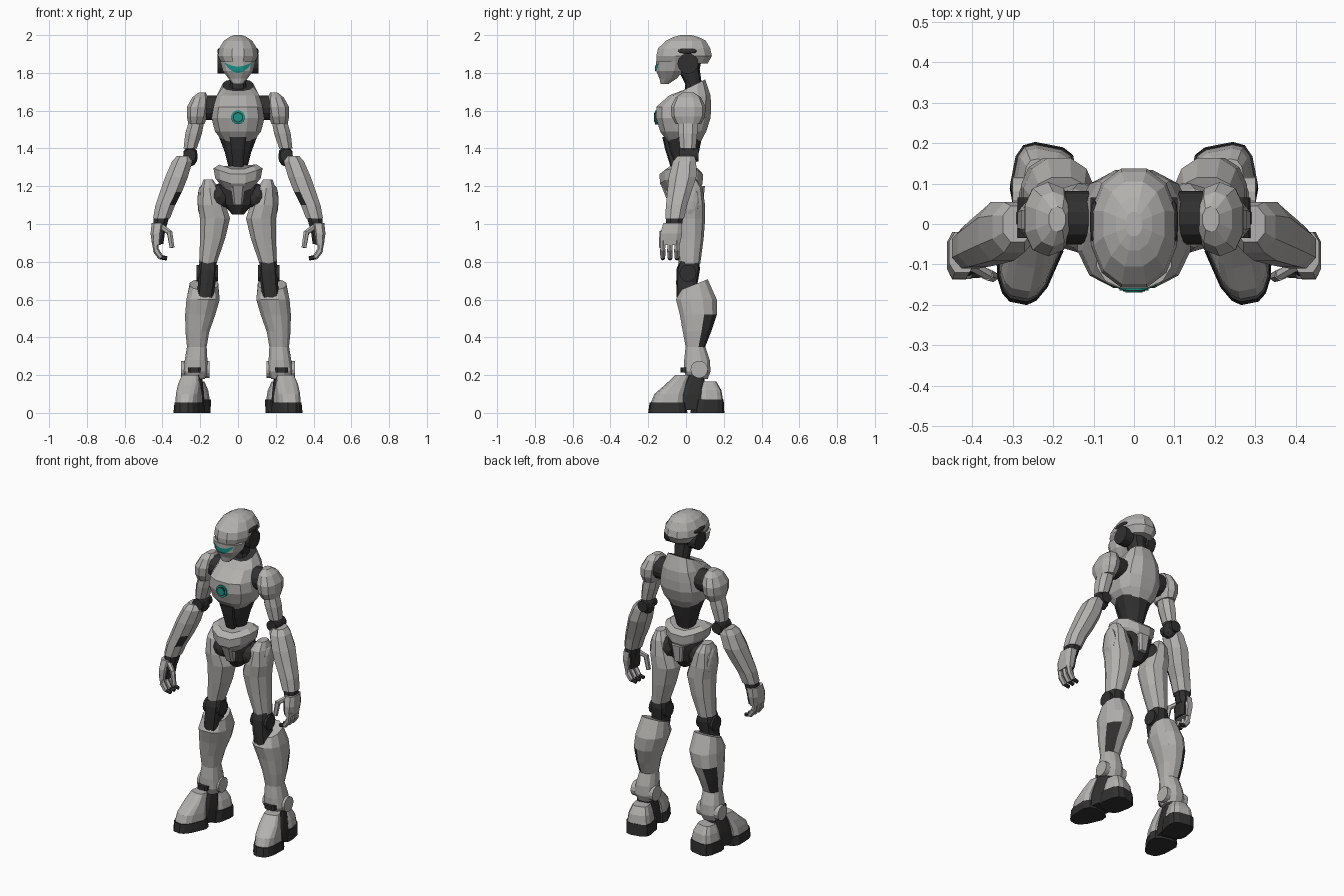
import bpy
import bmesh
from math import sin, cos, pi, radians
from mathutils import Matrix, Vector
from mathutils.bvhtree import BVHTree

cube = bpy.data.objects.get("Cube")
if cube:
    bpy.data.objects.remove(cube)


def material(name, red, green, blue):
    mat = bpy.data.materials.new(name)
    mat.use_nodes = True
    colour = (red, green, blue, 1)
    mat.diffuse_color = colour
    mat.node_tree.nodes["Principled BSDF"].inputs["Base Color"].default_value = colour
    return mat


ARMOUR = material("warm grey armour", .45, .44, .425)
JOINT = material("charcoal joint", .03, .03, .03)
GLOW = material("teal light", .01, .3, .25)


def finish(name, bm, mat, paired=False, paint=None, warp=None):
    """Turn a bmesh into one object, or into a mirrored left and right pair."""
    bm.normal_update()
    if paint:
        for face in bm.faces:
            face.material_index = int(paint(face, face.calc_center_median()))
    if warp:
        for vert in bm.verts:
            vert.co = warp(vert.co)
    pair = (("left_", 1), ("right_", -1)) if paired else (("", 1),)
    for prefix, side in pair:
        copy = bm.copy()
        for vert in copy.verts:
            vert.co.x *= side
        bmesh.ops.recalc_face_normals(copy, faces=copy.faces[:])
        mesh = bpy.data.meshes.new(prefix + name)
        copy.to_mesh(mesh)
        copy.free()
        mesh.materials.append(mat)
        mesh.materials.append(JOINT)
        obj = bpy.data.objects.new(prefix + name, mesh)
        bpy.context.scene.collection.objects.link(obj)
    bm.free()
    return obj


def loft(name, mat, rings, sides=12, power=2.3, tilt_top=0, **options):
    """Skin horizontal rings given as (x, y, z, half width, half depth)."""
    bm = bmesh.new()
    outline = []
    for i in range(sides):
        angle = 2 * pi * (i + .5) / sides
        c, s = cos(angle), sin(angle)
        bend = 2 / power
        outline.append((abs(c) ** bend * (1 if c > 0 else -1),
                        abs(s) ** bend * (1 if s > 0 else -1)))
    reach = max(abs(point[0]) for point in outline)
    loops = []
    for x, y, z, wide, deep in rings:
        tilt = tilt_top if z == max(ring[2] for ring in rings) else 0
        loops.append([bm.verts.new((x + wide * u / reach, y + deep * v / reach,
                                    z + tilt * deep * v)) for u, v in outline])
    for low, high in zip(loops, loops[1:]):
        for i in range(sides):
            j = (i + 1) % sides
            bm.faces.new((low[i], low[j], high[j], high[i]))
    bm.faces.new(loops[0][::-1])
    bm.faces.new(loops[-1])
    return finish(name, bm, mat, **options)


def disc(name, mat, centre, radius, length, axis="X", **options):
    bm = bmesh.new()
    turn = Matrix.Rotation(pi / 2, 4, "Y" if axis == "X" else "X")
    bmesh.ops.create_cone(bm, cap_ends=True, segments=14, radius1=radius, radius2=radius,
                          depth=length, matrix=Matrix.Translation(centre) @ turn)
    return finish(name, bm, mat, **options)


def ball(name, mat, centre, radii, **options):
    bm = bmesh.new()
    bmesh.ops.create_icosphere(bm, subdivisions=2, radius=1, matrix=Matrix.LocRotScale(
        Vector(centre), None, Vector(radii)))
    return finish(name, bm, mat, **options)


def finger(name, mat, points, radius):
    """Jointed digit made of short tapered segments."""
    bm = bmesh.new()
    for a, b in zip(points, points[1:]):
        a, b = Vector(a), Vector(b)
        turn = (b - a).to_track_quat("Z", "Y").to_matrix().to_4x4()
        bmesh.ops.create_cone(bm, cap_ends=True, segments=6, radius1=radius,
                              radius2=radius * .85, depth=(b - a).length * 1.15,
                              matrix=Matrix.Translation((a + b) / 2) @ turn)
    finish(name, bm, mat, paired=True)


# Head: helmet, jaw, ears
helmet = loft("helmet", ARMOUR, [
    (0, -.02, 1.85, .085, .135), (0, -.01, 1.89, .106, .147), (0, -.01, 1.93, .1, .138),
    (0, 0, 1.97, .075, .105), (0, 0, 1.99, .045, .065), (0, 0, 2, .02, .03)], power=2.2)
jaw = loft("jaw", ARMOUR, [
    (0, -.115, 1.74, .025, .02), (0, -.095, 1.77, .05, .045),
    (0, -.085, 1.81, .08, .073), (0, -.08, 1.86, .093, .08)])
disc("ear", JOINT, (.08, .01, 1.85), .055, .055, paired=True)
ball("ear_trim", JOINT, (.098, .005, 1.915), (.012, .055, .016), paired=True)

# Visor: a crescent laid onto the face
trees = [BVHTree.FromPolygons([v.co for v in o.data.vertices],
                              [p.vertices[:] for p in o.data.polygons])
         for o in (helmet, jaw)]


def face_point(x, z):
    hits = [tree.ray_cast(Vector((x, -1, z)), Vector((0, 1, 0)))[0] for tree in trees]
    return Vector((x, min([hit.y for hit in hits if hit] or [-.12]) - .005, z))


visor = bmesh.new()
columns = []
for step in range(-8, 9):
    t = step / 8
    low, high = 1.8 + .046 * t * t, 1.834 + .02 * t * t
    columns.append([visor.verts.new(face_point(.068 * t, low + (high - low) * k / 3))
                    for k in range(4)])
for a, b in zip(columns, columns[1:]):
    for k in range(3):
        visor.faces.new((a[k], b[k], b[k + 1], a[k + 1]))
bmesh.ops.solidify(visor, geom=visor.faces[:], thickness=.008)
finish("visor", visor, GLOW)

# Neck and torso
loft("neck", JOINT, [(0, .05, 1.64, .06, .055), (0, .04, 1.74, .042, .042),
                     (0, .015, 1.82, .05, .055), (0, .01, 1.87, .06, .07)], sides=10)
loft("chest", ARMOUR, [
    (0, -.01, 1.43, .075, .085), (0, -.015, 1.49, .122, .122), (0, -.014, 1.56, .14, .144),
    (0, -.012, 1.62, .13, .145), (0, .02, 1.68, .112, .11), (0, .04, 1.735, .08, .062)],
    power=2.6, tilt_top=.5, paint=lambda face, c: len(face.verts) > 4)
for label, mat, radius, depth in (("rim", GLOW, .037, .02), ("groove", JOINT, .028, .025),
                                  ("lens", GLOW, .022, .03)):
    disc("chest_light_" + label, mat, (0, -.155, 1.565), radius, depth, axis="Y")
loft("abdomen", JOINT, [(0, 0, 1.22, .05, .05), (0, -.005, 1.3, .05, .052),
                        (0, -.01, 1.38, .07, .078), (0, -.01, 1.46, .1, .095)])
loft("abdomen_plate", JOINT, [(0, -.055, 1.28, .028, .02), (0, -.09, 1.4, .035, .022),
                              (0, -.105, 1.46, .045, .02)], sides=8, power=4)
disc("shoulder_joint", JOINT, (.14, .015, 1.615), .066, .09, paired=True)


# Pelvis: belt rising at the hips, dark core, centre plates
def rise(co):
    return co + Vector((0, 0, .045 * abs(co.x) / .13))


loft("belt", ARMOUR, [(0, -.02, 1.16, .075, .085), (0, -.025, 1.2, .12, .113),
                      (0, -.025, 1.25, .13, .115), (0, -.02, 1.28, .1, .085)], warp=rise)
loft("pelvis", JOINT, [(0, 0, 1.05, .03, .04), (0, 0, 1.1, .075, .065),
                       (0, 0, 1.18, .11, .075), (0, 0, 1.24, .09, .08)])
for label, way in (("front", -1), ("rear", 1)):
    loft(label + "_pelvis_plate", ARMOUR, [
        (0, way * .06, 1.1, .025, .03), (0, way * .085 - .015, 1.2, .04, .03)],
        sides=8, power=4)
ball("hip_joint", JOINT, (.1, .005, 1.14), (.06, .075, .075), paired=True)

# Thigh and knee
loft("thigh", ARMOUR, [
    (.158, .02, 1.235, .025, .035), (.15, .015, 1.19, .048, .07),
    (.138, .015, 1.1, .073, .082), (.122, .018, 1.03, .08, .08),
    (.135, .02, .92, .066, .07), (.16, .018, .79, .046, .055)], sides=10, paired=True)
ball("hip_plate", ARMOUR, (.195, .02, 1.12), (.02, .05, .085), paired=True)
loft("knee", JOINT, [(.158, .02, .83, .04, .045), (.16, .012, .76, .05, .06),
                     (.165, .005, .69, .046, .055), (.175, .012, .61, .045, .06)],
     sides=10, power=3, paired=True)
disc("knee_hinge", JOINT, (.163, .01, .74), .045, .112, paired=True)


# Shin with a dark panel on the outer calf
def calf_panel(face, c):
    return .35 < c.z < .52 and c.x > .24 and c.y > .07


loft("shin", ARMOUR, [
    (.225, .06, .18, .05, .055), (.225, .06, .22, .068, .07), (.222, .058, .28, .06, .068),
    (.218, .05, .35, .052, .052), (.215, .058, .43, .063, .075), (.2, .065, .52, .08, .098),
    (.185, .055, .6, .088, .108), (.18, .045, .68, .075, .07)],
    tilt_top=.4, paired=True, paint=calf_panel)
disc("ankle_cap", ARMOUR, (.226, .07, .23), .046, .15, paired=True)
loft("ankle_band", JOINT, [(.232, -.005, .215, .034, .025), (.23, -.005, .24, .034, .025)],
     sides=8, power=4, paired=True)


# Foot, modelled straight then tapered and turned out
def foot_pose(co):
    taper = 1 - .45 * min(1, max(0, (-co.y - .08) / .12))
    turned = Matrix.Rotation(radians(11), 3, "Z") @ Vector((co.x * taper, co.y, co.z))
    return turned + Vector((.248, 0, 0))


FOOT = dict(power=3.5, paired=True, warp=foot_pose)
loft("toe_sole", JOINT, [(0, -.1, 0, .085, .1), (0, -.1, .055, .079, .092)], **FOOT)
loft("heel_sole", JOINT, [(0, .115, 0, .075, .085), (0, .12, .07, .076, .076)], **FOOT)
loft("arch", JOINT, [(0, .02, .015, .06, .09), (0, .03, .1, .057, .07),
                     (0, .05, .2, .045, .045)], **FOOT)
loft("toe_cap", ARMOUR, [(0, -.1, .055, .074, .085), (0, -.09, .1, .07, .076),
                         (0, -.055, .15, .056, .052), (0, -.02, .2, .043, .034)], **FOOT)
loft("heel_cap", ARMOUR, [(0, .125, .07, .07, .068), (0, .125, .12, .062, .06),
                          (0, .115, .165, .045, .045)], **FOOT)

# Shoulder pad, upper arm and elbow
loft("shoulder_pad", ARMOUR, [
    (.22, .012, 1.53, .043, .065), (.217, .012, 1.57, .054, .085),
    (.212, .012, 1.62, .058, .088), (.2, .012, 1.67, .042, .065),
    (.19, .012, 1.695, .02, .03)], sides=10, paired=True)
loft("upper_arm", ARMOUR, [(.215, .012, 1.56, .04, .05), (.235, .01, 1.48, .044, .05),
                           (.253, .01, 1.4, .035, .042)], sides=8, paired=True)
ball("elbow", JOINT, (.252, .015, 1.36), (.04, .046, .056), paired=True)
disc("elbow_hinge", JOINT, (.255, .015, 1.365), .034, .1, axis="Y", paired=True)


# Forearm with a dark inset near the wrist
def wrist_panel(face, c):
    return 1.1 < c.z < 1.17 and c.y < -.06 and c.x < .365


loft("forearm", ARMOUR, [
    (.405, -.06, 1.03, .045, .05), (.385, -.05, 1.1, .052, .056),
    (.355, -.035, 1.17, .058, .064), (.325, -.018, 1.25, .06, .073),
    (.296, -.008, 1.33, .054, .062), (.288, 0, 1.36, .036, .045)],
    sides=8, paired=True, paint=wrist_panel)
loft("wrist", JOINT, [(.418, -.067, .97, .035, .042), (.405, -.06, 1.035, .04, .045)],
     sides=8, paired=True)

# Hand: back plate, dark palm, curled fingers and thumb
loft("hand_back", ARMOUR, [(.432, -.085, .89, .023, .052), (.432, -.078, .95, .031, .058),
                           (.425, -.07, 1.005, .032, .05)], sides=8, power=3, paired=True)
loft("palm", JOINT, [(.415, -.083, .895, .02, .045), (.405, -.075, .97, .02, .045)],
     sides=8, paired=True)
for label, y in (("index", -.123), ("middle", -.085), ("little", -.048)):
    finger(label + "_knuckles", ARMOUR, [(.44, y, .91), (.434, y, .86), (.41, y, .825)], .017)
    finger(label + "_fingertip", JOINT, [(.41, y, .825), (.378, y, .818)], .013)
finger("thumb", ARMOUR, [(.405, -.1, .985), (.362, -.125, .955), (.35, -.13, .88)], .016)
